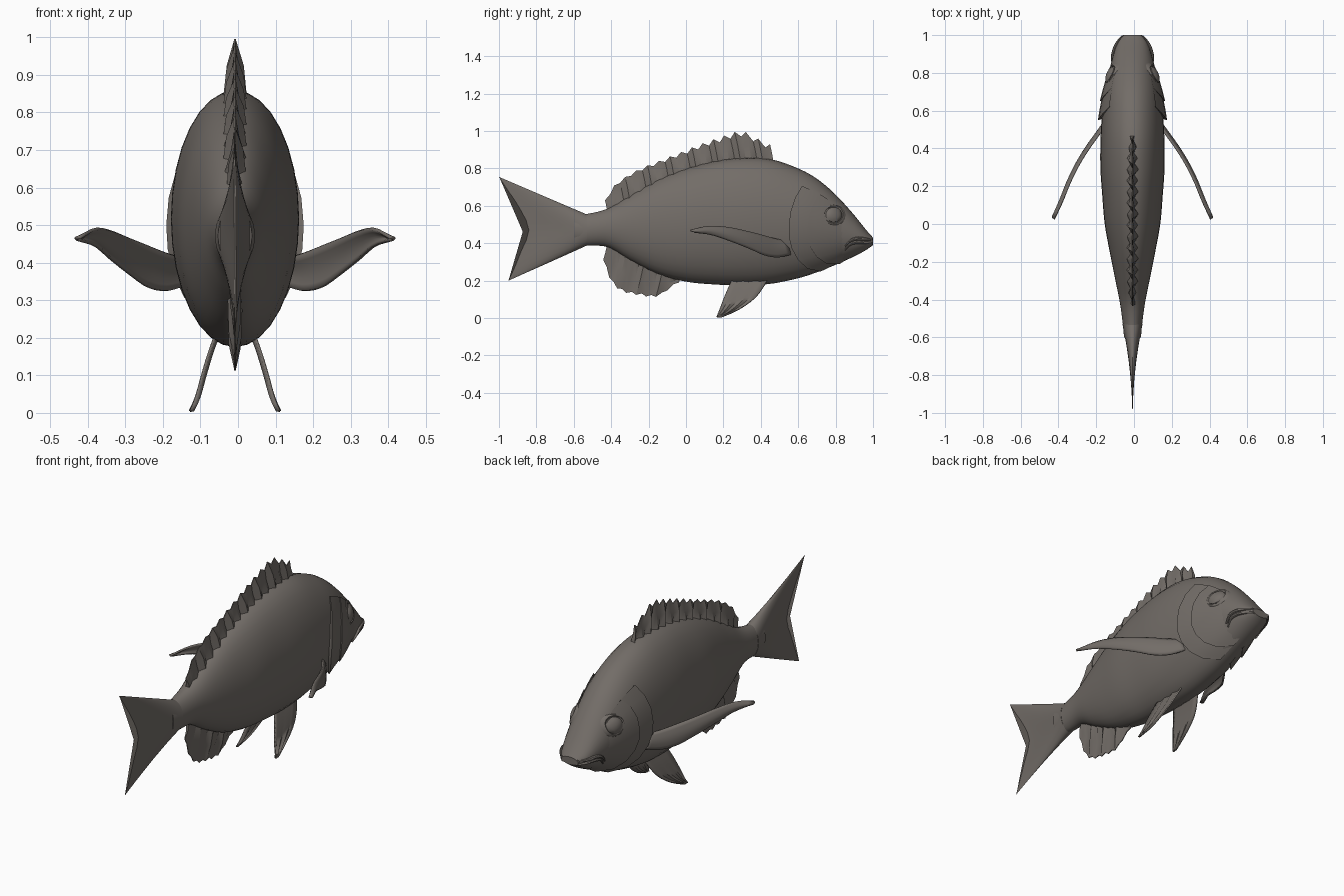
import bpy, math
from mathutils import Vector

if "Cube" in bpy.data.objects:
    bpy.data.objects.remove(bpy.data.objects["Cube"])

CX = -0.008  # centre plane of the fish

skin = bpy.data.materials.new("grey_brown_skin")
skin.diffuse_color = (0.17, 0.152, 0.137, 1)
skin.use_nodes = True
skin.node_tree.nodes["Principled BSDF"].inputs["Base Color"].default_value = skin.diffuse_color


def make(name, verts, faces, angle=40, mirror=False, thick=0):
    me = bpy.data.meshes.new(name)
    me.from_pydata([tuple(v) for v in verts], [], faces)
    me.materials.append(skin)
    ob = bpy.data.objects.new(name, me)
    bpy.context.collection.objects.link(ob)
    ob.location.x = CX
    bpy.ops.object.select_all(action='DESELECT')
    ob.select_set(True)
    bpy.context.view_layer.objects.active = ob
    bpy.ops.object.mode_set(mode='EDIT')
    bpy.ops.mesh.select_all(action='SELECT')
    bpy.ops.mesh.normals_make_consistent(inside=False)
    bpy.ops.object.mode_set(mode='OBJECT')
    bpy.ops.object.shade_smooth_by_angle(angle=math.radians(angle))
    if thick:
        m = ob.modifiers.new("thickness", 'SOLIDIFY')
        m.thickness, m.offset = thick, 0
    if mirror:
        m = ob.modifiers.new("mirror", 'MIRROR')
        m.use_mirror_merge = False
    return ob


def grid(rows, closed=False, caps=False):
    """Skin equal-length rows of points with quads."""
    n = len(rows[0])
    verts = [p for r in rows for p in r]
    faces = []
    for i in range(len(rows) - 1):
        for j in range(n if closed else n - 1):
            k = (j + 1) % n
            faces.append((i * n + j, i * n + k, (i + 1) * n + k, (i + 1) * n + j))
    if caps:
        faces += [tuple(range(n)), tuple(range(len(verts) - n, len(verts)))]
    return verts, faces


def smooth(pts, t):
    """Cubic interpolation through rows sorted by their first value."""
    i = max(j for j in range(len(pts) - 1) if j == 0 or pts[j][0] <= t)
    a, b = pts[i], pts[i + 1]
    p, q = pts[max(i - 1, 0)], pts[min(i + 2, len(pts) - 1)]
    h = b[0] - a[0]
    u = (t - a[0]) / h
    out = []
    for k in range(1, len(a)):
        m0 = (b[k] - p[k]) / (b[0] - p[0]) * h
        m1 = (q[k] - a[k]) / (q[0] - a[0]) * h
        out.append((2*u**3 - 3*u*u + 1) * a[k] + (u**3 - 2*u*u + u) * m0
                   + (3*u*u - 2*u**3) * b[k] + (u**3 - u*u) * m1)
    return out


# body profile: y, top, bottom, half width
BODY = [(-.60, .553, .39, .045), (-.54, .555, .387, .05), (-.42, .585, .38, .066),
        (-.3, .655, .31, .09), (-.15, .74, .235, .12), (0, .80, .195, .147),
        (.15, .84, .18, .16), (.3, .858, .175, .17), (.45, .85, .183, .169),
        (.6, .80, .213, .16), (.7, .745, .245, .146), (.8, .66, .285, .126),
        (.9, .55, .33, .1), (.96, .475, .362, .078), (1.0, .43, .39, .05)]


def skin_point(y, a, grow=0):
    top, bot, w = smooth(BODY, y)
    h = (top - bot) / 2
    return Vector(((w + grow) * math.cos(a), y, (top + bot) / 2 + (h + grow) * math.sin(a)))


def angle_at(y, z):
    top, bot, w = smooth(BODY, y)
    return math.asin(max(-1, min(1, (2 * z - top - bot) / (top - bot))))


# body
ys = [-.60 + 1.6 * i / 48 for i in range(49)]
make("body", *grid([[skin_point(y, math.tau * k / 32) for k in range(32)] for y in ys], True, True))

# forked tail, thick at the root and thin at the trailing edge
TRAIL = [(-1, -.95, .2), (-.75, -.925, .25), (-.4, -.88, .36), (0, -.84, .47),
         (.4, -.885, .58), (.75, -.95, .68), (1, -1.0, .755)]
rows = []
for i in range(13):
    s = i / 12
    ring = []
    for k in range(32):
        a = math.tau * k / 32
        v = math.sin(a)
        ty, tz = smooth(TRAIL, v)
        bulge = .05 * s * (1 - s) * 4 * abs(v) ** 6
        ring.append((math.cos(a) * (.05 * (1 - s) ** 1.2 + .003), -.53 + (ty + .53) * s + bulge * .8,
                     (.471 + .083 * v) * (1 - s) + tz * s - .35 * bulge * v))
    rows.append(ring)
make("tail_fin", *grid(rows, True, True))


# pleated fins on the centre line, with alternating spines and webs
def pleated_fin(name, outline, y0, y1, spines, base, width, notch, lean):
    rows = []
    n = spines * 2
    for i in range(n + 1):
        y = y0 + (y1 - y0) * i / n
        web = i % 2
        b, t = base(y), smooth(outline, y)[0]
        t -= web * notch(y) * (1 if t > b else -1)
        w = width * (.4 if web else 1) * min(1, .45 + 4 * min(y - y0, y1 - y))
        side = .006 * (1 if i % 4 < 2 else -1)
        tip_y = y - lean * abs(t - b)
        mid = b + .55 * (t - b)
        my = (y + tip_y) / 2
        rows.append([(w, y, b), (w * .55 + side, my, mid), (.002, tip_y, t),
                     (-.002, tip_y, t), (-w * .55 + side, my, mid), (-w, y, b)])
    make(name, *grid(rows, True, True), angle=30)


DORSAL = [(-.42, .63), (-.36, .71), (-.25, .785), (-.1, .85), (0, .89), (.1, .93),
          (.2, .965), (.33, 1.0), (.4, .965), (.47, .93)]
pleated_fin("dorsal_fin", DORSAL, -.42, .47, 15, lambda y: smooth(BODY, y)[0] - .02,
            .032, lambda y: .012 + .028 * max(0, min(1, y + .3)), .2)
ANAL = [(-.42, .31), (-.36, .20), (-.3, .145), (-.2, .12), (-.12, .115), (-.06, .165), (-.03, .19)]
pleated_fin("anal_fin", ANAL, -.42, -.03, 8, lambda y: smooth(BODY, y)[1] + .02,
            .02, lambda y: .012, .25)

# pectoral fins: x, y, top z, bottom z
PECT = [(.13, .54, .41, .34), (.18, .47, .425, .325), (.23, .40, .445, .335), (.28, .32, .465, .37),
        (.33, .22, .485, .41), (.37, .12, .49, .445), (.412, .025, .468, .46)]
rows = []
for i in range(19):
    x = .13 + .282 * i / 18
    y, t, b = smooth(PECT, x)
    rows.append([(x + .012 * math.sin(math.pi * k / 6), y + .02 * k / 6, t + (b - t) * k / 6)
                 for k in range(7)])
make("pectoral_fin", *grid(rows), mirror=True, thick=.009)

# pelvic fins: z, rear y, front y, x
PELV = [(.005, .165, .185, .116), (.04, .178, .27, .10), (.1, .2, .36, .083),
        (.16, .225, .41, .065), (.215, .25, .44, .045)]
rows = []
for i in range(11):
    z = .005 + .021 * i
    r, f, x = smooth(PELV, z)
    rows.append([(x + .004 * (-1) ** k, r + (f - r) * k / 6, z) for k in range(7)])
make("pelvic_fin", *grid(rows), mirror=True, thick=.007)

# gill cover and cheek plate, raised at the rear edge and sinking in at the front
GILL = [(.62, .70), (.585, .64), (.56, .57), (.55, .5), (.55, .44), (.565, .38),
        (.6, .32), (.65, .275), (.72, .258)]


def plate(name, shift, front, lift):
    rows = []
    for i, (ey, z) in enumerate(GILL):
        a = angle_at(ey, z)
        y0 = ey + shift
        h = lift * (.45 + .55 * math.sin(math.pi * i / (len(GILL) - 1)))
        row = [skin_point(y0 + .012, a, -.015)]
        for k in range(8):
            s = k / 7
            row.append(skin_point(y0 + (front - y0) * s, a, h * (1 - s) - .006 * s * s))
        rows.append(row)
    make(name, *grid(rows), mirror=True)


plate("gill_cover", 0, .84, .02)
plate("cheek_plate", .1, .88, .02)


# eyes: flattened dome inside a raised rim, both following the head
def head_side(y, z, out=0):
    return skin_point(y, angle_at(y, z), out)


def eye_rings(profile):
    return [[head_side(.79 + r * math.cos(t), .55 + r * .9 * math.sin(t), o)
             for t in (math.tau * k / 20 for k in range(20))] for r, o in profile]


make("eye", *grid(eye_rings([(.044, -.005), (.042, .008), (.03, .015), (.016, .019), (.003, .02)]),
                  True, True), mirror=True)
make("eye_rim", *grid(eye_rings([(.066, -.004), (.057, .007), (.05, .009), (.045, .004), (.043, -.004)]),
                      True), mirror=True)

# lips: tapered tubes along the drooping mouth line
MOUTH = [(.85, .378), (.88, .408), (.92, .418), (.96, .415), (.998, .411)]
for name, dz, out in (("upper_lip", .007, .004), ("lower_lip", -.011, .001)):
    rows = []
    for i in range(13):
        y = .85 + .148 * i / 12
        z = smooth(MOUTH, y)[0] + dz
        r = .005 + .005 * math.sin(math.pi * min(1, i / 12 + .05))
        c = head_side(y, z, out)
        rows.append([c + Vector((r * math.cos(t), 0, r * math.sin(t)))
                     for t in (math.tau * k / 8 for k in range(8))])
    # carry the lip round to the centre line of the snout
    end = rows[-1]
    rows.append([Vector((0, 1.0, p.z)) for p in end])
    make(name, *grid(rows, True, True), mirror=True)
